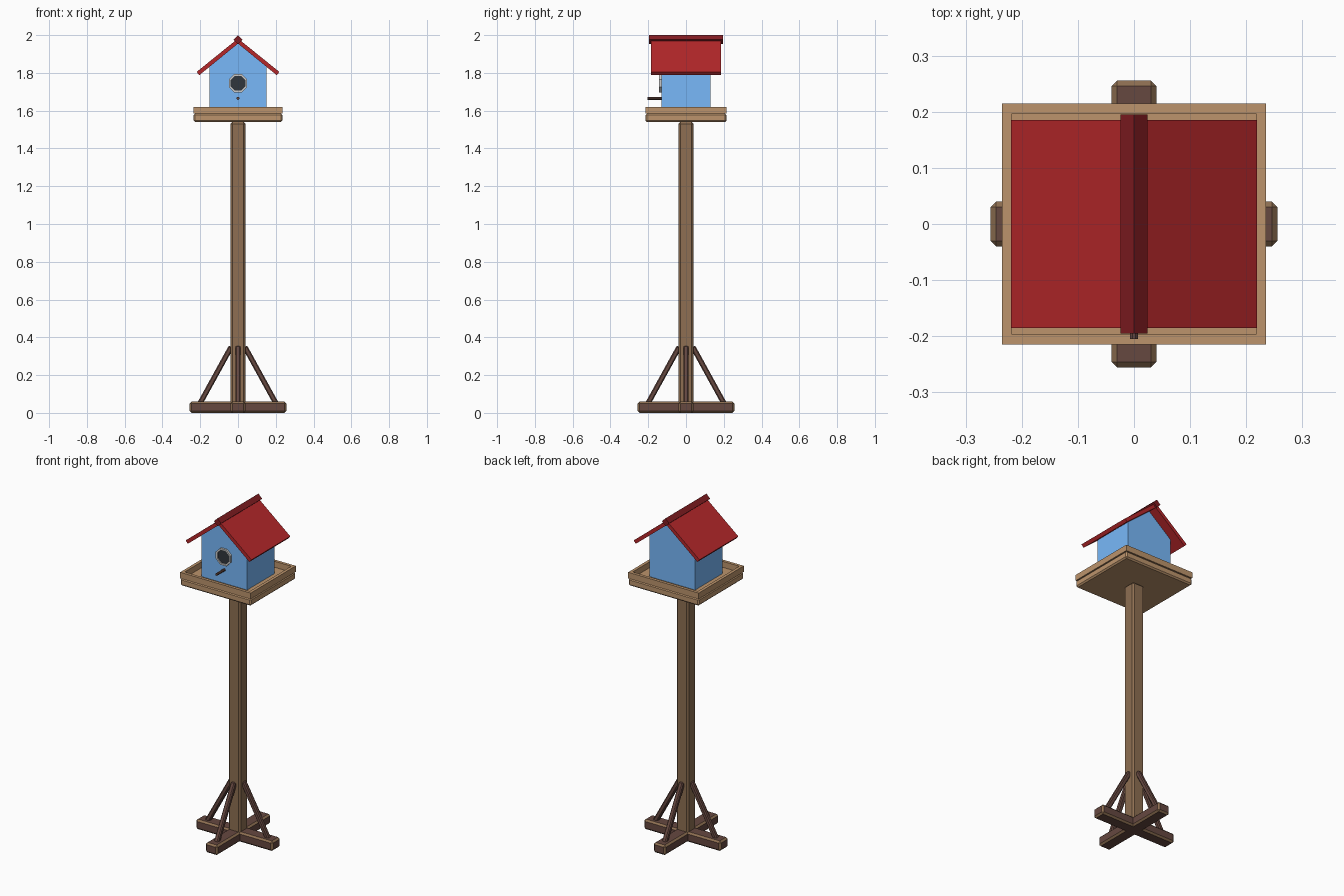
import bpy, bmesh, math
from mathutils import Vector, Matrix

if "Cube" in bpy.data.objects:
    bpy.data.objects.remove(bpy.data.objects["Cube"])


def material(name, *rgb):
    # colours are given as 0-255 screen values, stored as linear
    m = bpy.data.materials.new(name)
    m.diffuse_color = [((c / 255 + 0.055) / 1.055) ** 2.4 for c in rgb] + [1]
    m.use_nodes = True
    m.node_tree.nodes["Principled BSDF"].inputs["Base Color"].default_value = m.diffuse_color
    return m


POST = material("post_wood", 142, 111, 82)
TRAY = material("tray_wood", 188, 148, 108)
DARK = material("dark_wood", 102, 72, 64)
BLUE = material("blue_paint", 120, 185, 250)
RED = material("red_roof", 181, 39, 42)
RIDGE = material("ridge_red", 130, 28, 33)
BLACK = material("hole_dark", 48, 54, 60)
RING = material("ring_grey", 225, 225, 225)


def finish(name, bm, mats, matrix=None):
    bmesh.ops.recalc_face_normals(bm, faces=bm.faces)
    me = bpy.data.meshes.new(name)
    bm.to_mesh(me)
    bm.free()
    for m in mats:
        me.materials.append(m)
    ob = bpy.data.objects.new(name, me)
    if matrix is not None:
        ob.matrix_world = matrix
    bpy.context.collection.objects.link(ob)
    return ob


def box(name, loc, size, mat, bevel=0, rot=Matrix(), edge=None):
    bm = bmesh.new()
    bmesh.ops.create_cube(bm, size=1)
    bmesh.ops.scale(bm, vec=size, verts=bm.verts)
    if bevel:
        bmesh.ops.bevel(bm, geom=bm.edges[:], offset=bevel, segments=1,
                        affect='EDGES', material=1 if edge else -1)
    return finish(name, bm, [mat, edge] if edge else [mat],
                  Matrix.Translation(loc) @ rot)


def extrude_y(name, pts, y0, y1, mat):
    bm = bmesh.new()
    f = bm.faces.new([bm.verts.new((x, y0, z)) for x, z in pts])
    r = bmesh.ops.extrude_face_region(bm, geom=[f])
    vs = [v for v in r["geom"] if isinstance(v, bmesh.types.BMVert)]
    bmesh.ops.translate(bm, vec=(0, y1 - y0, 0), verts=vs)
    return finish(name, bm, [mat])


def cylinder_y(name, z, y0, y1, radius, sides, mat):
    pts = [(radius * math.cos((i + 0.5) * math.tau / sides),
            z + radius * math.sin((i + 0.5) * math.tau / sides))
           for i in range(sides)]
    return extrude_y(name, pts, y0, y1, mat)


# crossed feet with worn, lighter edges
box("foot_beam_x", (0, 0, 0.03), (0.512, 0.08, 0.06), DARK, 0.01, edge=POST)
box("foot_beam_y", (0, 0, 0.03), (0.08, 0.512, 0.06), DARK, 0.01, edge=POST)

# post
box("post", (0, 0, 0.79), (0.08, 0.08, 1.50), POST, 0.01)

# four diagonal braces
low, high = Vector((0.207, 0, 0.04)), Vector((0.036, 0, 0.35))
d = high - low
for i in range(4):
    turn = Matrix.Rotation(i * math.pi / 2, 4, 'Z')
    rot = turn @ Matrix.Rotation(math.atan2(d.x, d.z), 4, 'Y')
    box(f"brace_{i + 1}", turn @ ((low + high) / 2),
        (0.028, 0.028, d.length), DARK, 0.006, rot)

# tray floor and rim
box("tray_floor", (0, 0, 1.562), (0.47, 0.43, 0.044), TRAY, 0.008)
for s, side in ((-1, "left"), (1, "right")):
    box(f"tray_rim_{side}", (s * 0.226, 0, 1.602), (0.018, 0.43, 0.036), TRAY)
for s, side in ((-1, "front"), (1, "back")):
    box(f"tray_rim_{side}", (0, s * 0.206, 1.602), (0.434, 0.018, 0.036), TRAY)

# house body with gables
extrude_y("house_body", [(-0.152, 1.584), (0.152, 1.584), (0.152, 1.837),
                         (0, 1.958), (-0.152, 1.837)], -0.13, 0.13, BLUE)

# roof panels and ridge cap
for s, side in ((-1, "left"), (1, "right")):
    extrude_y(f"roof_{side}", [(0, 1.955), (s * 0.205, 1.788),
                               (s * 0.219, 1.805), (0, 1.982)],
              -0.185, 0.185, RED)
extrude_y("ridge_cap", [(0, 1.952), (0.024, 1.976), (0, 2.0), (-0.024, 1.976)],
          -0.195, 0.195, RIDGE)

# entrance hole, its ring and the perch
cylinder_y("entrance_hole", 1.745, -0.135, -0.125, 0.044, 16, BLACK)
bm = bmesh.new()
profile = [(0.053, -0.13), (0.053, -0.142), (0.042, -0.142), (0.042, -0.13)]
rings = [[bm.verts.new((r * math.cos((k + 0.5) * math.tau / 8), y,
                        1.745 + r * math.sin((k + 0.5) * math.tau / 8)))
          for r, y in profile] for k in range(8)]
for k in range(8):
    a, b = rings[k], rings[(k + 1) % 8]
    for j in range(4):
        bm.faces.new((a[j], a[(j + 1) % 4], b[(j + 1) % 4], b[j]))
finish("entrance_ring", bm, [RING])
cylinder_y("perch", 1.665, -0.205, -0.12, 0.008, 8, DARK)
